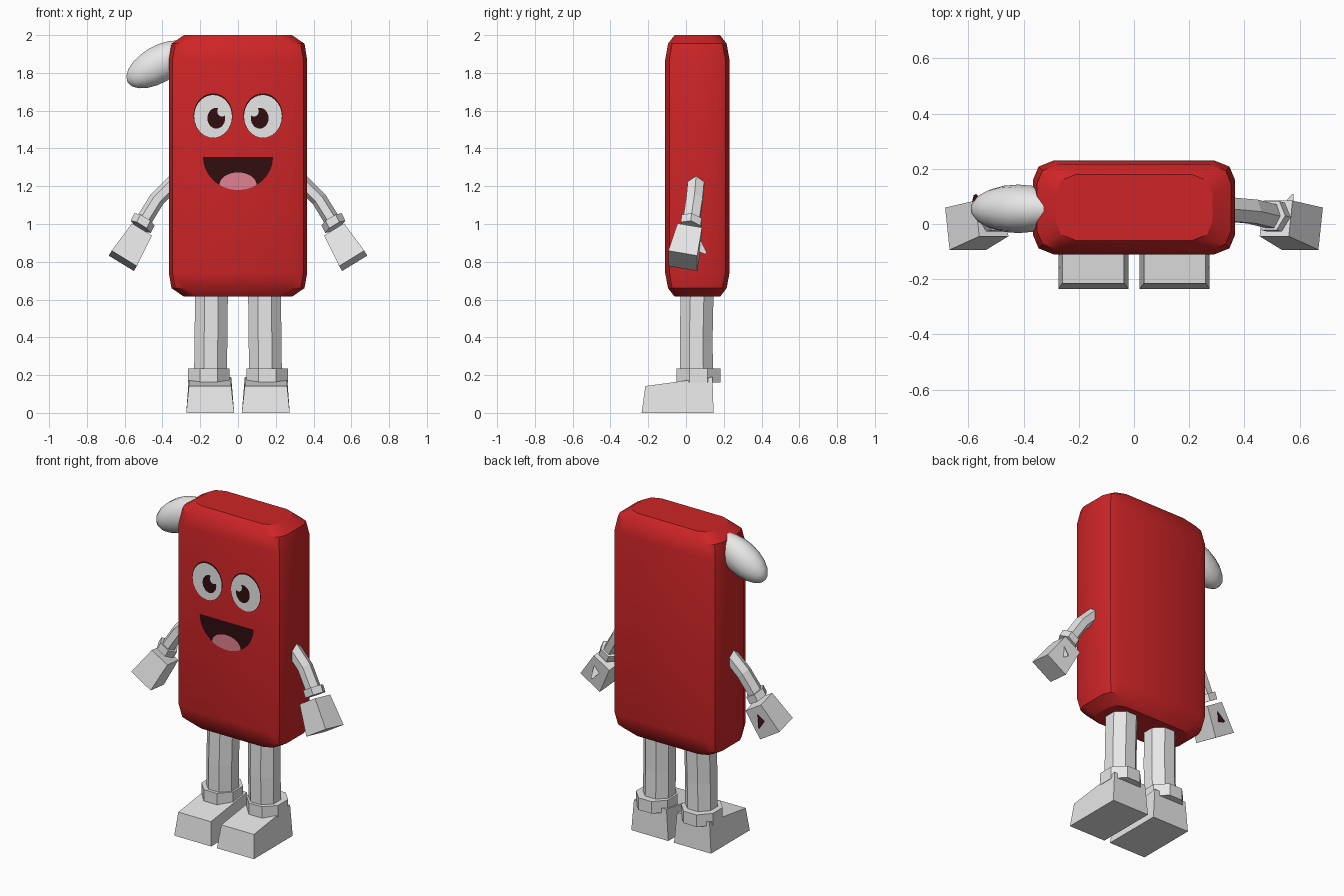
import bpy, bmesh
from math import cos, sin, pi, radians, sqrt
from mathutils import Vector, Matrix

cube = bpy.data.objects.get("Cube")
if cube:
    bpy.data.objects.remove(cube, do_unlink=True)


def material(name, r, g, b):
    m = bpy.data.materials.new(name)
    m.use_nodes = True
    m.diffuse_color = (r, g, b, 1)
    m.node_tree.nodes["Principled BSDF"].inputs["Base Color"].default_value = (r, g, b, 1)
    return m


RED = material("body red", 0.62, 0.018, 0.02)
WHITE = material("soft white", 0.8, 0.8, 0.8)
DARK = material("dark maroon", 0.03, 0.004, 0.005)
PINK = material("tongue pink", 0.75, 0.22, 0.29)


def finish(name, bm, mat, smooth=None):
    mesh = bpy.data.meshes.new(name)
    bm.to_mesh(mesh)
    bm.free()
    mesh.materials.append(mat)
    ob = bpy.data.objects.new(name, mesh)
    bpy.context.collection.objects.link(ob)
    if smooth:
        bpy.ops.object.select_all(action="DESELECT")
        ob.select_set(True)
        bpy.context.view_layer.objects.active = ob
        bpy.ops.object.shade_smooth_by_angle(angle=radians(smooth))
    return ob


def loft(name, rings, mat, smooth=None):
    """Skin a stack of equal-length rings and cap both ends."""
    bm = bmesh.new()
    rows = [[bm.verts.new(p) for p in ring] for ring in rings]
    n = len(rows[0])
    for a, b in zip(rows, rows[1:]):
        for i in range(n):
            j = (i + 1) % n
            bm.faces.new((a[i], a[j], b[j], b[i]))
    bm.faces.new(rows[0])
    bm.faces.new(rows[-1])
    bmesh.ops.recalc_face_normals(bm, faces=bm.faces)
    return finish(name, bm, mat, smooth)


def ring(centre, axis, rx, ry, sides, turn=0.0):
    """Polygon around an axis; ry runs along the depth direction."""
    axis = Vector(axis).normalized()
    v = (Vector((0, 1, 0)) - axis * axis.y).normalized()
    u = v.cross(axis)
    angles = [2 * pi * (i + turn) / sides for i in range(sides)]
    return [Vector(centre) + u * rx * cos(t) + v * ry * sin(t) for t in angles]


def slab(centre, axis, hx, hy):
    """Rectangular ring with the given half sizes."""
    return ring(centre, axis, hx * sqrt(2), hy * sqrt(2), 4, 0.5)


def body_ring(z, hx, hy):
    quarter = [(hx - 0.075, hy), (hx - 0.02, hy - 0.022), (hx, hy - 0.07)]
    pts = quarter + [(x, -y) for x, y in reversed(quarter)]
    pts += [(-x, y) for x, y in reversed(pts)]
    return [(x, y + 0.06, z) for x, y in pts]


# Body: tall slab with rounded edges
loft("body", [body_ring(z, hx, hy) for z, hx, hy in (
    (0.615, 0.285, 0.12), (0.66, 0.352, 0.155), (0.74, 0.366, 0.17),
    (1.87, 0.366, 0.17), (1.955, 0.352, 0.155), (2.0, 0.285, 0.12))], RED, 30)

# Rounded tuft on the upper right corner
bm = bmesh.new()
bmesh.ops.create_uvsphere(bm, u_segments=14, v_segments=10, radius=1)
bmesh.ops.transform(bm, verts=bm.verts, matrix=(
    Matrix.Translation((-0.42, 0.055, 1.845)) @ Matrix.Rotation(radians(-120), 4, "Y")
    @ Matrix.Diagonal((0.1, 0.088, 0.19, 1))))
finish("corner_tuft", bm, WHITE, 40)


# Face plates
def plate(name, points, lift, mat):
    bm = bmesh.new()
    face = bm.faces.new([bm.verts.new((x, -0.11 - lift, z)) for x, z in points])
    face.normal_update()
    if face.normal.y > 0:
        face.normal_flip()
    finish(name, bm, mat)


def arc(cx, cz, rx, rz, start=0, end=360, steps=28):
    ts = [radians(start + (end - start) * i / steps) for i in range(steps + (end - start < 360))]
    return [(cx + rx * cos(t), cz + rz * sin(t)) for t in ts]


plate("mouth", arc(0, 1.355, 0.185, 0.175, 180, 360), 0.002, DARK)
plate("tongue", arc(0, 1.208, 0.098, 0.065, 0, 180, 16)
      + arc(0, 1.355, 0.185, 0.175, 238, 302, 12), 0.004, PINK)

for side, s in (("left", 1), ("right", -1)):
    plate(side + "_eye_rim", arc(s * 0.132, 1.574, 0.104, 0.118), 0.002, DARK)
    plate(side + "_eye", arc(s * 0.132, 1.57, 0.1, 0.113), 0.004, WHITE)
    plate(side + "_pupil", arc(s * 0.115, 1.56, 0.047, 0.055), 0.006, DARK)
    plate(side + "_eye_glint", arc(s * 0.085, 1.596, 0.025, 0.027), 0.008, WHITE)

    # Arm, cuff and mitten hand
    down = (s * 0.52, -0.2, -0.85)
    loft(side + "_arm", [ring((s * x, y, z), a, 0.042, 0.05, 6) for x, y, z, a in (
        (0.32, 0.055, 1.24, (s * 0.7, 0, -0.7)),
        (0.43, 0.045, 1.13, (s * 0.65, -0.1, -0.75)),
        (0.51, 0.025, 1.0, down))], WHITE)
    loft(side + "_wrist_cuff", [ring((s * x, y, z), down, r, r, 6) for x, y, z, r in (
        (0.495, 0.03, 1.025, 0.062), (0.515, 0.025, 0.985, 0.062))], WHITE)
    loft(side + "_hand", [slab((s * 0.515, 0.02, 0.96), down, 0.062, 0.066),
                          slab((s * 0.61, -0.017, 0.805), down, 0.078, 0.078)], WHITE)
    loft(side + "_thumb", [ring((s * 0.56, 0.05, 0.9), (0, 1, -0.8), 0.035, 0.04, 3),
                           ring((s * 0.575, 0.105, 0.845), (0, 1, -0.8), 0.006, 0.008, 3)],
         WHITE if s > 0 else DARK)

    # Leg, ankle cuff and wedge foot
    up = (0, 0, 1)
    loft(side + "_leg", [ring((s * x, y, z), up, 0.094, 0.094, 8, 0.5) for x, y, z in (
        (0.14, 0.06, 0.68), (0.143, 0.054, 0.4), (0.146, 0.056, 0.17))], WHITE)
    loft(side + "_ankle_cuff", [ring((s * 0.155, 0.066, z), up, 0.118, 0.126, 8, 0.5)
                                for z in (0.16, 0.235)], WHITE)
    foot = []
    for inner, outer, front, back, low, high in (
            (0.02, 0.274, -0.235, 0.146, 0, 0), (0.036, 0.26, -0.215, 0.14, 0.142, 0.19)):
        foot.append([(s * inner, front, low), (s * outer, front, low),
                     (s * outer, back, high), (s * inner, back, high)])
    loft(side + "_foot", foot, WHITE)
